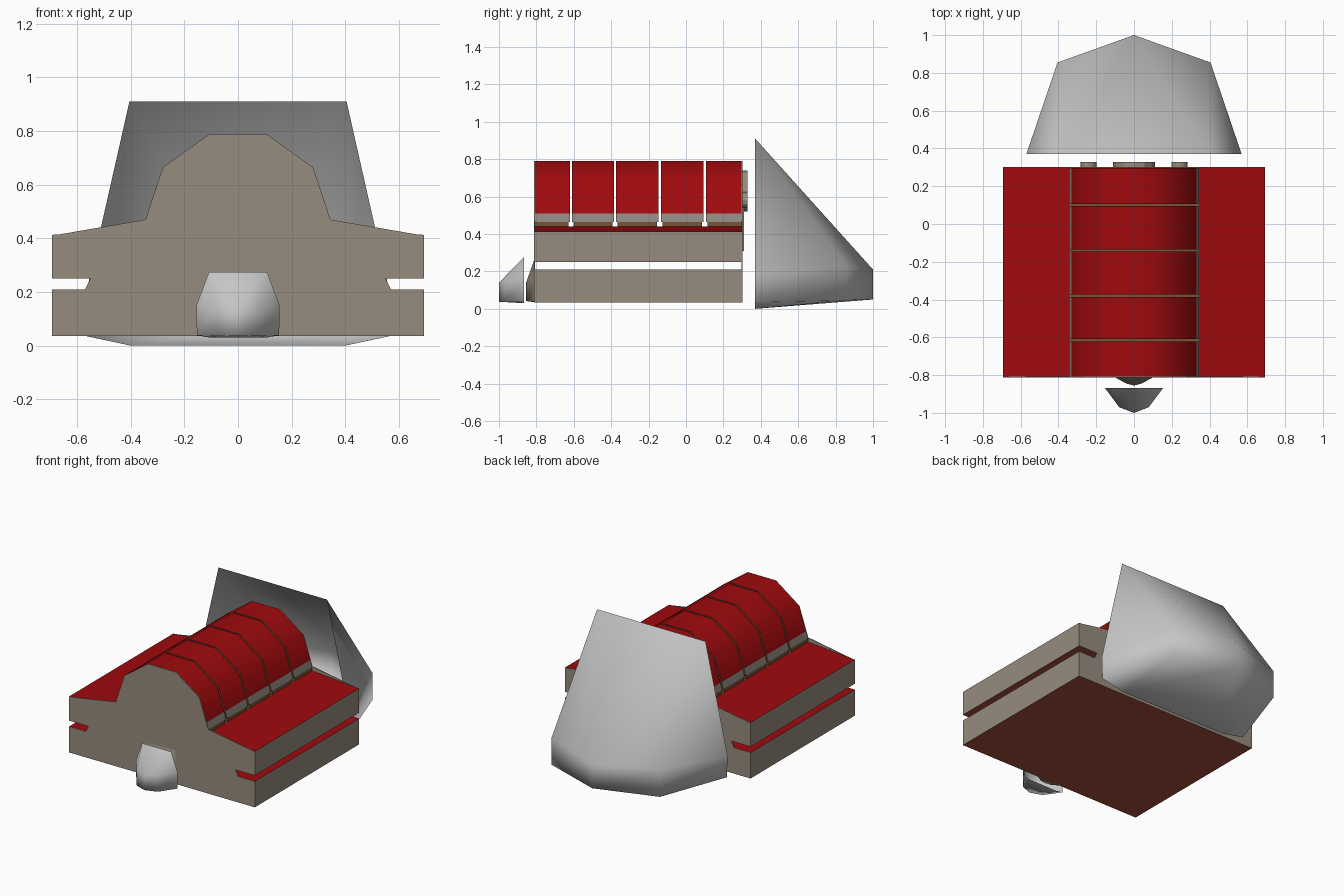
import bpy, math

if "Cube" in bpy.data.objects:
    bpy.data.objects.remove(bpy.data.objects["Cube"])

def mat(name, r, g, b):
    m = bpy.data.materials.new(name)
    m.diffuse_color = (r, g, b, 1)
    m.use_nodes = True
    m.node_tree.nodes["Principled BSDF"].inputs["Base Color"].default_value = m.diffuse_color
    return m

TAUPE = mat("taupe", 0.31, 0.265, 0.21)
RED = mat("red", 0.35, 0.003, 0.004)
BROWN = mat("red brown", 0.36, 0.075, 0.045)
GREY = mat("light grey", 0.56, 0.56, 0.56)
EDGE = mat("mid grey", 0.27, 0.25, 0.22)
TAN = mat("foot brown", 0.19, 0.085, 0.035)

def make(name, verts, faces, mats, rule=None, smooth=None):
    me = bpy.data.meshes.new(name)
    me.from_pydata(verts, [], faces)
    me.update()
    for m in mats:
        me.materials.append(m)
    for p in me.polygons:
        if rule:
            p.material_index = rule(p)
        p.use_smooth = smooth is not None
    if smooth:
        me.set_sharp_from_angle(angle=math.radians(smooth))
    ob = bpy.data.objects.new(name, me)
    bpy.context.scene.collection.objects.link(ob)
    return ob

def extrude(name, half, y0, y1, mats, rule=None, smooth=None):
    """Mirror a right-hand xz profile (bottom to top) and extrude it along y."""
    prof = half + [(-x, z) for x, z in reversed(half)]
    n = len(prof)
    verts = [(x, y, z) for y in (y0, y1) for x, z in prof]
    faces = [tuple(range(n)), tuple(range(2 * n - 1, n - 1, -1))]
    faces += [((i + 1) % n, i, i + n, (i + 1) % n + n) for i in range(n)]
    return make(name, verts, faces, mats, rule, smooth)

F, B, W = -0.81, 0.30, 0.694

# Two stacked slabs: red on top, brown underneath, taupe sides
def slab_rule(p):
    if p.normal.z > 0.5:
        return 3 if p.center.z > 0.3 and abs(p.center.x) < 0.1 else 1
    return 2 if p.normal.z < -0.5 else 0

SLAB = [TAUPE, RED, BROWN, TAN]
extrude("lower_slab", [(W, 0.035), (W, 0.21)], F, B, SLAB, slab_rule)
extrude("upper_slab", [(W, 0.25), (W, 0.413), (0.345, 0.44)], F, B, SLAB, slab_rule)

# End plates with the side slots and the arched top
plate = [(W, 0.035), (W, 0.21), (0.57, 0.21), (0.55, 0.25), (W, 0.25), (W, 0.41),
         (0.345, 0.47), (0.28, 0.665), (0.105, 0.79)]
extrude("front_plate", plate, F - 0.002, F + 0.002, [TAUPE])
extrude("back_plate", plate, B - 0.002, B + 0.002, [TAUPE])

# Five arched rings with grey lower edges and narrow brown feet
arch = [(0.345, 0.465), (0.332, 0.51), (0.28, 0.665), (0.105, 0.79)]
cuts = [F - 0.003, -0.615, -0.38, -0.14, 0.10, B + 0.003]

def ring_rule(p):
    if abs(p.normal.y) > 0.9 or p.normal.z < -0.5:
        return 2
    return 0 if p.center.z > 0.5 else 1

for i in range(5):
    a, b = cuts[i] + 0.006, cuts[i + 1] - 0.006
    extrude(f"ring_{i + 1}", arch, a, b, [RED, EDGE, TAN], ring_rule, 50)
    extrude(f"ring_foot_{i + 1}", [(0.345, 0.438), (0.345, 0.465)], a + (0.008 if i else 0),
            b - (0.008 if i < 4 else 0), [TAN])

def shell(name, m, y0, yside, ytip, top, out, side, bottom, tip):
    """Open smooth shell; top/out/side are (x, z), bottom is (x, z, outer z), tip is (z low, z high, side z low)."""
    bx, bz, oz = bottom
    zl, zh, sl = tip
    v = []
    for s in (1, -1):
        v += [(s * top[0], y0, top[1]), (s * out[0], y0, out[1]), (s * out[0] * 0.99, y0, oz),
              (s * bx, y0, bz), (s * side[0], yside, side[1]), (s * side[0], yside, sl)]
    v += [(0, ytip, zh), (0, ytip, zl)]
    f = [(0, 6, 12), (3, 13, 9)]
    for o in (0, 6):
        half = [(o, 12, o + 4), (o, o + 4, o + 1), (o + 1, o + 4, o + 5, o + 2),
                (o + 2, o + 5, o + 3), (o + 4, 12, 13, o + 5), (o + 3, o + 5, 13)]
        f += [h if o == 0 else h[::-1] for h in half]
    if ytip > 0:  # keep normals outward for the rear-facing shell
        f = [t[::-1] for t in f]
    return make(name, v, f, [m], None, 179)

# Large rear shield, small front cap, and the plug behind the cap
shell("rear_shield", GREY, 0.37, 0.855, 1.0, (0.405, 0.91), (0.57, 0.18), (0.405, 0.23),
      (0.40, 0.0, 0.035), (0.05, 0.21, 0.045))
shell("front_cap", GREY, -0.867, -0.97, -1.0, (0.108, 0.275), (0.155, 0.15), (0.078, 0.15),
      (0.105, 0.03, 0.038), (0.038, 0.14, 0.036))
shell("front_plug", TAUPE, -0.812, -0.845, -0.855, (0.10, 0.26), (0.10, 0.15), (0.04, 0.15),
      (0.08, 0.036, 0.04), (0.042, 0.14, 0.04))

# Round fittings on the back plate
for name, x, z, r in (("centre", 0, 0.63, 0.11), ("left", -0.24, 0.58, 0.042), ("right", 0.24, 0.58, 0.042)):
    bpy.ops.mesh.primitive_cylinder_add(vertices=12, radius=r, depth=0.03,
                                        location=(x, B + 0.013, z), rotation=(math.pi / 2, 0, 0))
    ob = bpy.context.object
    ob.name = f"{name}_back_fitting"
    ob.data.materials.append(TAUPE)
extrude("back_panel", [(0.11, 0.31), (0.11, 0.6)], B, B + 0.009, [TAUPE])
